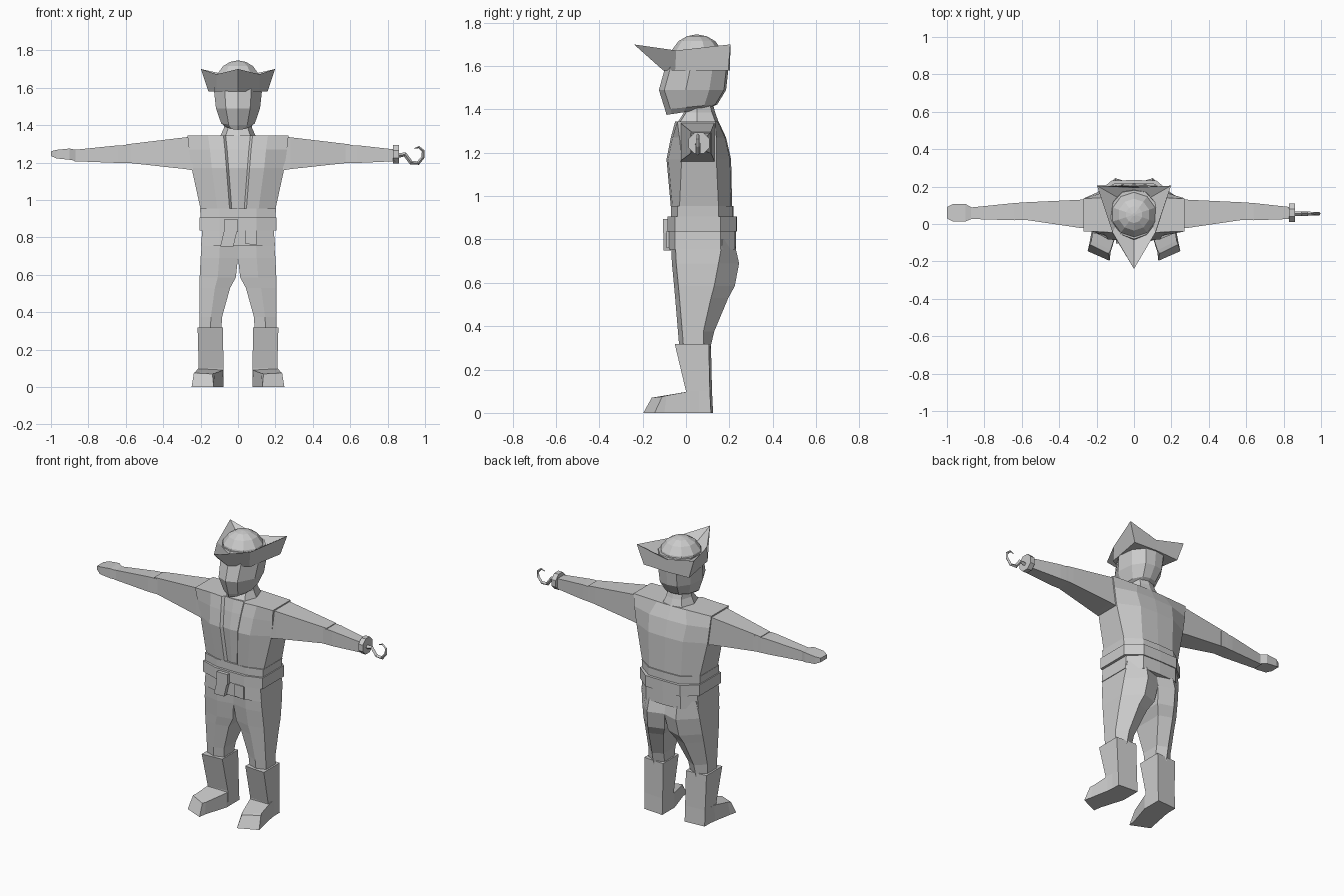
import bpy, bmesh, math
from mathutils import Vector

cloth = bpy.data.materials.new("plain grey")
cloth.diffuse_color = (0.6, 0.6, 0.6, 1)


def finish(name, bm):
    bmesh.ops.recalc_face_normals(bm, faces=bm.faces)
    me = bpy.data.meshes.new(name)
    bm.to_mesh(me)
    bm.free()
    me.materials.append(cloth)
    ob = bpy.data.objects.new(name, me)
    bpy.context.collection.objects.link(ob)
    return ob


def loft(name, rings, caps=True, side=1):
    """Skin a list of equal-length point rings; side=-1 mirrors in x."""
    bm = bmesh.new()
    vs = [[bm.verts.new((p[0] * side, p[1], p[2])) for p in r] for r in rings]
    n = len(rings[0])
    for a, b in zip(vs, vs[1:]):
        for i in range(n):
            j = (i + 1) % n
            bm.faces.new((a[i], a[j], b[j], b[i]))
    if caps:
        bm.faces.new(vs[0])
        bm.faces.new(vs[-1])
    return finish(name, bm)


def level(z, pts):
    return [(x, y, z) for x, y in pts]


def sym(z, half):
    """Mirror a half outline (front to back, x >= 0) into a full ring."""
    return level(z, half + [(-x, y) for x, y in reversed(half) if x > 0])


def box_x(x, y0, y1, z0, z1):
    return [(x, y0, z0), (x, y1, z0), (x, y1, z1), (x, y0, z1)]


# Vest: open front with a recessed shirt strip between the lapels
def vest(z, lap, f, fx, sx, sf, sb, bx, b):
    return sym(z, [(0, f + 0.008), (lap - 0.012, f + 0.014), (lap, f), (fx, f + 0.008),
                   (sx, sf), (sx, sb), (bx, b - 0.005), (0, b)])


loft("vest", [
    vest(0.88, 0.045, -0.065, 0.10, 0.190, -0.03, 0.15, 0.11, 0.205),
    vest(0.95, 0.045, -0.070, 0.11, 0.200, -0.03, 0.15, 0.11, 0.213),
    vest(1.17, 0.062, -0.090, 0.14, 0.248, -0.02, 0.14, 0.12, 0.208),
    vest(1.27, 0.070, -0.070, 0.15, 0.262, -0.03, 0.14, 0.13, 0.185),
    vest(1.345, 0.078, -0.050, 0.16, 0.27, -0.04, 0.135, 0.10, 0.15)])
loft("vest_hem", [sym(z, [(0, -0.07), (0.1, -0.07), (s, -0.04), (s, 0.15), (0.11, 0.215), (0, 0.22)])
                  for z, s in ((0.90, 0.20), (0.955, 0.203))])

# Belt, skirt below it, buckle and hanging strap ends
loft("belt", [sym(z, [(0, -0.085), (0.1, -0.085), (0.207, -0.05), (0.207, 0.16), (0.12, 0.232), (0, 0.235)])
              for z in (0.838, 0.907)])
loft("skirt", [sym(z, [(0, -0.078), (0.1, -0.078), (s, -0.05), (s, 0.16), (0.12, 0.225), (0, 0.23)])
               for z, s in ((0.755, 0.198), (0.85, 0.19))])


def plate(name, outline, y0, y1):
    loft(name, [[(x, y, z) for x, z in outline] for y in (y0, y1)])


plate("buckle", [(-0.075, 0.83), (0.0, 0.83), (0.0, 0.895), (-0.075, 0.895)], -0.105, -0.07)
plate("strap_end", [(-0.095, 0.75), (-0.025, 0.75), (-0.005, 0.835), (-0.075, 0.835)], -0.104, -0.07)
plate("sash_end", [(0.04, 0.765), (0.1, 0.76), (0.1, 0.84), (0.04, 0.84)], -0.09, -0.06)

# Neck and head
loft("neck", [sym(z, [(0, f), (0.7 * s, f + 0.01), (s, 0.05), (0.7 * s, b - 0.015), (0, b)])
              for z, s, f, b in ((1.33, 0.10, -0.045, 0.155), (1.385, 0.075, -0.01, 0.135),
                                 (1.44, 0.07, -0.01, 0.12))])


def skull(z, w, f, b, slope=0.0):
    ring = sym(z, [(0, f), (0.55 * w, f + 0.025), (w, f + 0.4 * (b - f)),
                   (0.9 * w, f + 0.75 * (b - f)), (0.5 * w, b - 0.01), (0, b)])
    return [(x, y, q + slope * (y - f)) for x, y, q in ring]


loft("head", [skull(1.375, 0.06, -0.09, 0.11, 0.15), skull(1.40, 0.09, -0.097, 0.145, 0.10),
              skull(1.49, 0.118, -0.125, 0.185), skull(1.58, 0.128, -0.10, 0.195),
              skull(1.66, 0.125, -0.08, 0.18)])


# Domed cap, faceted
def disc(z, r):
    return level(z, [(r * math.sin(k * math.pi / 5), 0.05 - r * math.cos(k * math.pi / 5)) for k in range(10)])


loft("hat_crown", [disc(1.60, 0.13), disc(1.67, 0.118), disc(1.715, 0.085), disc(1.738, 0.045), disc(1.745, 0.008)])


# Three-cornered brim with upturned points
def brim(front, mid, tip, back):
    m = lambda p: (-p[0], p[1], p[2])
    return [front, mid, tip, back, m(tip), m(mid)]


loft("hat_brim", [
    brim((0, -0.075, 1.58), (0.10, -0.03, 1.58), (0.10, 0.15, 1.58), (0, 0.17, 1.58)),
    brim((0, -0.105, 1.58), (0.115, -0.05, 1.58), (0.158, 0.195, 1.58), (0, 0.203, 1.58)),
    brim((0, -0.24, 1.70), (0.115, -0.045, 1.672), (0.198, 0.205, 1.70), (0, 0.195, 1.655)),
    brim((0, -0.07, 1.635), (0.10, -0.015, 1.645), (0.085, 0.14, 1.635), (0, 0.165, 1.64))])

# Arms: upper arm and forearm with a small step at the elbow
for side, tag in ((-1, "right"), (1, "left")):
    loft(tag + "_upper_arm", [box_x(0.24, -0.025, 0.132, 1.158, 1.34), box_x(0.28, -0.022, 0.13, 1.165, 1.335),
                              box_x(0.60, 0.025, 0.115, 1.20, 1.297)], side=side)
    loft(tag + "_forearm", [box_x(0.55, 0.022, 0.118, 1.197, 1.294), box_x(0.64, 0.02, 0.112, 1.198, 1.292),
                            box_x(0.875, 0.027, 0.088, 1.207, 1.268)][:3 if side < 0 else 2]
         + ([box_x(0.84, 0.027, 0.09, 1.207, 1.27)] if side > 0 else []), side=side)

# Closed mitten hand
loft("right_hand", [box_x(0.86, 0.03, 0.085, 1.208, 1.266), box_x(0.90, 0.014, 0.106, 1.215, 1.275),
                    box_x(0.97, 0.014, 0.106, 1.222, 1.268), box_x(1.0, 0.03, 0.09, 1.235, 1.26)], side=-1)


# Cuff and hook on the other arm
def octagon(x, r):
    return [(x, 0.06 + r * math.cos(a), 1.245 + r * math.sin(a))
            for a in [math.pi / 8 + k * math.pi / 4 for k in range(8)]]


loft("hook_cuff", [octagon(0.83, 0.053), octagon(0.86, 0.053)])
path = [(0.855, 1.238), (0.893, 1.243), (0.925, 1.20), (0.963, 1.197), (0.99, 1.23),
        (0.99, 1.262), (0.967, 1.283), (0.943, 1.275)]
width = [0.013, 0.012, 0.011, 0.01, 0.009, 0.008, 0.006, 0.002]
rings = []
for i, (x, z) in enumerate(path):
    a, b = path[max(i - 1, 0)], path[min(i + 1, len(path) - 1)]
    n = Vector((a[1] - b[1], b[0] - a[0])).normalized() * width[i]
    w = width[i]
    rings.append([(x + n.x, 0.055, z + n.y), (x, 0.055 + w, z), (x - n.x, 0.055, z - n.y), (x, 0.055 - w, z)])
loft("hook", rings)


# Trouser legs, boots and outward-turned feet
def leg(z, xi, xo, f, ob, b):
    xm = (xi + xo) / 2
    return level(z, [(xi, f + 0.02), (xm, f), (xo, f + 0.02), (xo, ob), (xm, b), (xi, b - 0.03)])


def boot(z, xi, xo, f, b):
    return level(z, [(xi, f + 0.01), (xo, f), (xo, b - 0.01), (xi, b)])


for side, tag in ((-1, "right"), (1, "left")):
    loft(tag + "_leg", [leg(0.80, 0, 0.19, -0.07, 0.17, 0.22), leg(0.69, 0, 0.2, -0.065, 0.15, 0.245),
                        leg(0.585, 0.012, 0.205, -0.055, 0.13, 0.225), leg(0.53, 0.042, 0.205, -0.05, 0.115, 0.195),
                        leg(0.375, 0.085, 0.205, -0.037, 0.08, 0.13), leg(0.29, 0.09, 0.205, -0.03, 0.08, 0.11)],
         side=side)
    loft(tag + "_boot", [boot(0, 0.078, 0.21, 0.0, 0.125), boot(0.1, 0.078, 0.21, 0.0, 0.12),
                         boot(0.318, 0.08, 0.216, -0.052, 0.115)], side=side)
    loft(tag + "_foot", [
        [(0.078, 0.06, 0), (0.21, 0.06, 0), (0.21, 0.06, 0.1), (0.078, 0.06, 0.1)],
        [(0.078, 0.0, 0), (0.215, 0.02, 0), (0.213, 0.02, 0.1), (0.08, 0.0, 0.09)],
        [(0.125, -0.15, 0), (0.238, -0.10, 0), (0.228, -0.09, 0.08), (0.125, -0.14, 0.073)],
        [(0.13, -0.197, 0), (0.248, -0.145, 0), (0.236, -0.11, 0.075), (0.137, -0.158, 0.07)]], side=side)
